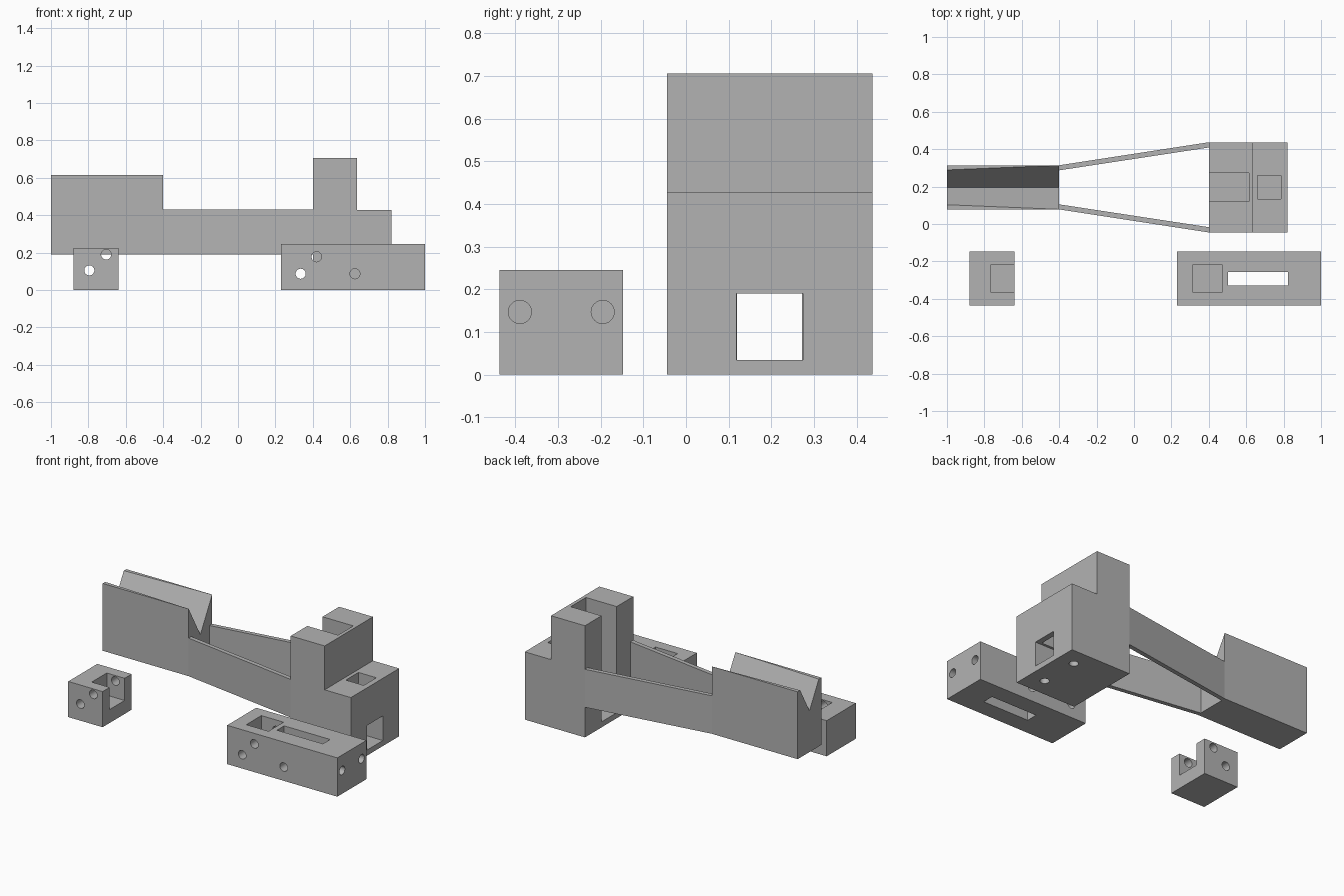
import bpy, bmesh
from math import pi
from mathutils import Matrix

cube = bpy.data.objects.get("Cube")
if cube:
    bpy.data.objects.remove(cube, do_unlink=True)

grey = bpy.data.materials.new("plain grey")
grey.use_nodes = True
GREY = (0.45, 0.45, 0.45, 1)
grey.diffuse_color = GREY
grey.node_tree.nodes["Principled BSDF"].inputs["Base Color"].default_value = GREY

MID = 0.196      # centre line of the stock in y
HOLE = 0.027     # pin hole radius


def finish(name, bm):
    bmesh.ops.recalc_face_normals(bm, faces=bm.faces[:])
    mesh = bpy.data.meshes.new(name)
    bm.to_mesh(mesh)
    bm.free()
    mesh.materials.append(grey)
    obj = bpy.data.objects.new(name, mesh)
    bpy.context.collection.objects.link(obj)
    return obj


def loft(name, x0, ring0, x1, ring1):
    """Solid between two matching (y, z) outlines at x0 and x1."""
    bm = bmesh.new()
    a = [bm.verts.new((x0, y, z)) for y, z in ring0]
    b = [bm.verts.new((x1, y, z)) for y, z in ring1]
    bm.faces.new(a)
    bm.faces.new(b)
    for i in range(len(a)):
        j = (i + 1) % len(a)
        bm.faces.new((a[i], a[j], b[j], b[i]))
    return finish(name, bm)


def rect(y0, y1, z0, z1):
    return [(y0, z0), (y1, z0), (y1, z1), (y0, z1)]


def box(name, x0, x1, y0, y1, z0, z1):
    return loft(name, x0, rect(y0, y1, z0, z1), x1, rect(y0, y1, z0, z1))


def pin(axis, centre, length):
    """Round cutter along one axis."""
    turn = {"x": Matrix.Rotation(pi / 2, 4, "Y"),
            "y": Matrix.Rotation(pi / 2, 4, "X"),
            "z": Matrix.Identity(4)}[axis]
    bm = bmesh.new()
    bmesh.ops.create_cone(bm, cap_ends=True, segments=32, radius1=HOLE,
                          radius2=HOLE, depth=length,
                          matrix=Matrix.Translation(centre) @ turn)
    return finish("pin_cutter", bm)


def combine(obj, others, operation="DIFFERENCE"):
    """Apply a boolean with each helper, then remove the helper."""
    bpy.context.view_layer.objects.active = obj
    for other in others:
        mod = obj.modifiers.new("cut", "BOOLEAN")
        mod.operation = operation
        mod.solver = "EXACT"
        mod.object = other
        bpy.ops.object.modifier_apply(modifier=mod.name)
        bpy.data.objects.remove(other, do_unlink=True)


def smooth(obj):
    bpy.ops.object.select_all(action="DESELECT")
    obj.select_set(True)
    bpy.context.view_layer.objects.active = obj
    bpy.ops.object.shade_smooth_by_angle(angle=pi / 6)


# Rest block with a tapering V groove
def groove_outline(half, depth, wide=0.118, low=0.19, top=0.615):
    pts = [(-wide, low), (wide, low), (wide, top), (half, top),
           (0, top - depth), (-half, top), (-wide, top)]
    return [(MID + y, z) for y, z in pts]


loft("grooved_rest", -1, groove_outline(0.093, 0.165),
     -0.4, groove_outline(0.1175, 0.208))

# Two splayed arms joining the rest to the main block
for side, name in ((-1, "front_arm"), (1, "back_arm")):
    near = sorted((MID + side * 0.091, MID + side * 0.118))
    far = sorted((MID + side * 0.213, MID + side * 0.241))
    loft(name, -0.4, rect(*near, 0.19, 0.43), 0.4, rect(*far, 0.19, 0.43))

# Main block: stepped body with slot, tunnel, shelf pocket and blind holes
W = 0.241
body = box("main_block", 0.4, 0.82, MID - W, MID + W, 0, 0.428)
tower = box("tower", 0.4, 0.637, MID - W, MID + W, 0.3, 0.705)
combine(body, [tower], "UNION")
combine(body, [
    box("slot_cutter", 0.3, 0.615, MID - 0.076, MID + 0.076, 0.035, 0.8),
    box("tunnel_cutter", 0.5, 0.9, MID - 0.078, MID + 0.078, 0.035, 0.19),
    box("pocket_cutter", 0.66, 0.785, MID - 0.063, MID + 0.063, 0.1, 0.5),
    pin("z", (0.711, MID - 0.127, 0.05), 0.3),
    pin("z", (0.711, MID + 0.127, 0.05), 0.3),
])
smooth(body)

# Long loose block: pocket, through slot, cross pins and end holes
BACK, FRONT = -0.147, -0.437
CY = (BACK + FRONT) / 2
long_block = box("long_block", 0.23, 1, FRONT, BACK, 0, 0.245)
combine(long_block, [
    box("pocket_cutter", 0.315, 0.47, CY - 0.075, CY + 0.075, 0.04, 0.4),
    box("slot_cutter", 0.502, 0.823, CY - 0.036, CY + 0.036, -0.1, 0.4),
    *[pin("y", (x, CY, z), 0.5)
      for x, z in ((0.335, 0.087), (0.42, 0.178), (0.625, 0.087))],
    *[pin("x", (0.95, CY + s * 0.097, 0.147), 0.3) for s in (-1, 1)],
])
smooth(long_block)

# Small loose block: open pocket and cross pins
small_block = box("small_block", -0.88, -0.64, FRONT, BACK, 0, 0.225)
combine(small_block, [
    box("pocket_cutter", -0.765, -0.5, CY - 0.075, CY + 0.075, 0.085, 0.4),
    *[pin("y", (x, CY, z), 0.5)
      for x, z in ((-0.795, 0.105), (-0.705, 0.19))],
])
smooth(small_block)
